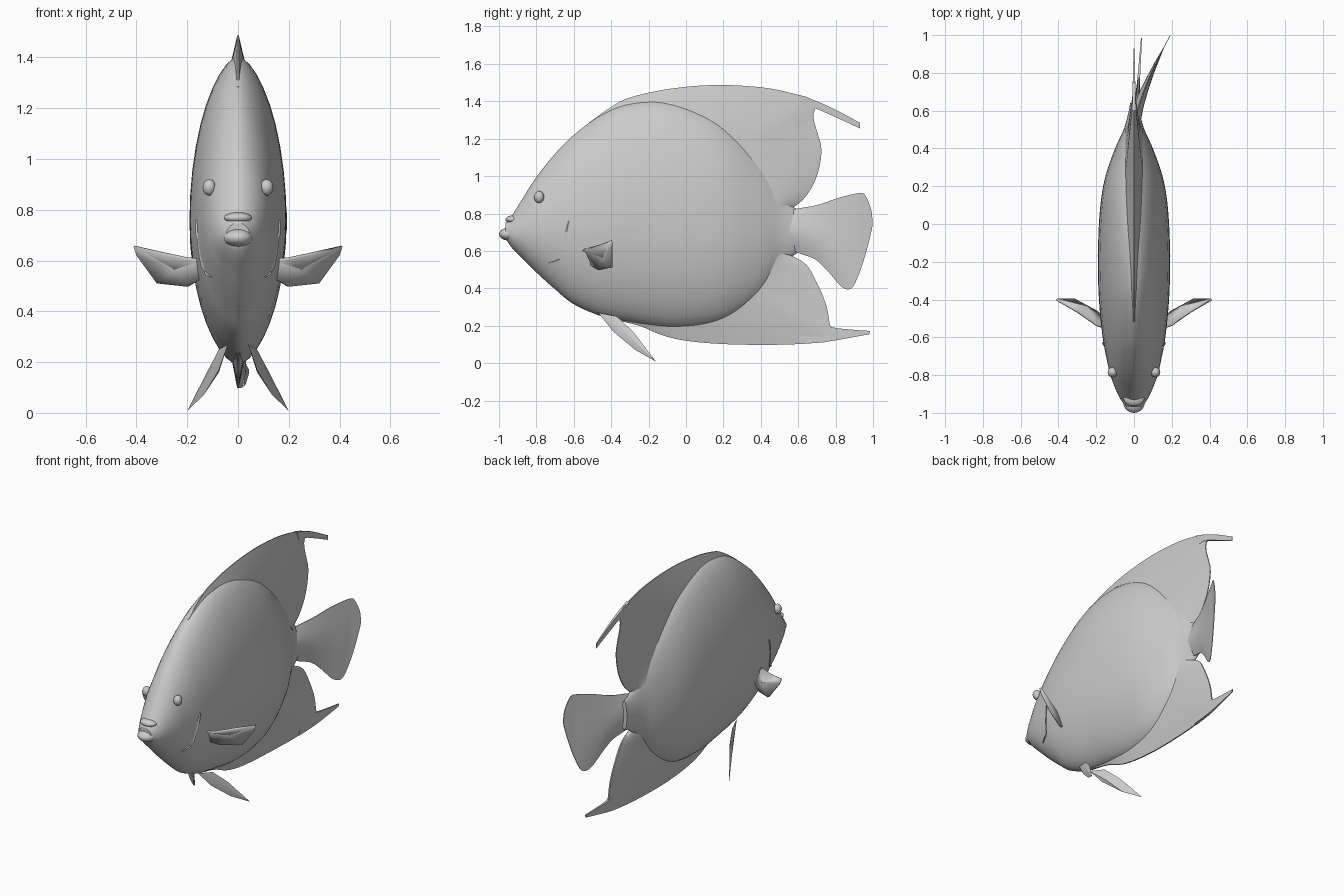
import bpy, bmesh, math
from mathutils import Vector

cube = bpy.data.objects.get("Cube")
if cube:
    bpy.data.objects.remove(cube, do_unlink=True)

GREY = (0.6, 0.6, 0.6, 1)
mat = bpy.data.materials.new("plain grey")
mat.use_nodes = True
mat.diffuse_color = GREY
mat.node_tree.nodes["Principled BSDF"].inputs["Base Color"].default_value = GREY


def finish(name, verts, faces, angle=45):
    mesh = bpy.data.meshes.new(name)
    mesh.from_pydata(verts, [], faces)
    bm = bmesh.new()
    bm.from_mesh(mesh)
    bmesh.ops.recalc_face_normals(bm, faces=bm.faces)
    bm.to_mesh(mesh)
    bm.free()
    mesh.materials.append(mat)
    ob = bpy.data.objects.new(name, mesh)
    bpy.context.collection.objects.link(ob)
    bpy.ops.object.select_all(action="DESELECT")
    ob.select_set(True)
    bpy.context.view_layer.objects.active = ob
    bpy.ops.object.shade_smooth_by_angle(angle=math.radians(angle))
    return ob


def spline(points, count):
    """Sample a Catmull-Rom curve evenly by length."""
    p = [Vector(q) for q in points]
    p = [2 * p[0] - p[1]] + p + [2 * p[-1] - p[-2]]
    dense = []
    for a, b, c, d in zip(p, p[1:], p[2:], p[3:]):
        for k in range(12):
            t = k / 12
            dense.append(0.5 * (2 * b + (c - a) * t + (2 * a - 5 * b + 4 * c - d) * t**2
                                + (3 * b - a - 3 * c + d) * t**3))
    dense.append(p[-2])
    run = [0]
    for a, b in zip(dense, dense[1:]):
        run.append(run[-1] + (b - a).length)
    out, j = [], 0
    for i in range(count):
        s = run[-1] * i / (count - 1)
        while j < len(run) - 2 and run[j + 1] < s:
            j += 1
        f = (s - run[j]) / max(run[j + 1] - run[j], 1e-9)
        out.append(dense[j].lerp(dense[j + 1], min(f, 1)))
    return out


def fin(name, base, edge, thick, bend=lambda y, z: 0, count=48, rows=8):
    """Closed tapered blade between two side-on curves of (y, z) points."""
    a, b = spline(base, count), spline(edge, count)
    verts, faces = [], []
    for side in (-1, 1):
        for i in range(count):
            for j in range(rows + 1):
                y, z = a[i].lerp(b[i], j / rows)
                verts.append((bend(y, z) + side * thick(i / (count - 1), j / rows), y, z))
    w, n = rows + 1, count * (rows + 1)
    for i in range(count - 1):
        for j in range(rows):
            q = (i * w + j, i * w + j + 1, (i + 1) * w + j + 1, (i + 1) * w + j)
            faces += [q, tuple(k + n for k in reversed(q))]
        for j in (0, rows):
            p, q = i * w + j, (i + 1) * w + j
            faces.append((p, q, q + n, p + n))
    for i in (0, count - 1):
        for j in range(rows):
            p = i * w + j
            faces.append((p, p + 1, p + 1 + n, p + n))
    return finish(name, verts, faces)


# Body: cross-sections as (y, bottom, top, half width)
SECTIONS = [(-0.965, 0.665, 0.75, 0.045), (-0.93, 0.615, 0.79, 0.07), (-0.88, 0.565, 0.87, 0.095),
            (-0.8, 0.485, 0.995, 0.125), (-0.7, 0.395, 1.12, 0.148), (-0.6, 0.315, 1.22, 0.166),
            (-0.45, 0.25, 1.33, 0.182), (-0.3, 0.22, 1.39, 0.19), (-0.1, 0.19, 1.4, 0.19),
            (0.1, 0.2, 1.34, 0.178), (0.25, 0.25, 1.24, 0.152), (0.4, 0.36, 1.08, 0.1),
            (0.5, 0.5, 0.94, 0.055), (0.58, 0.58, 0.83, 0.032), (0.64, 0.61, 0.8, 0.02)]
SIDES = 40
rings = spline(SECTIONS, 56)


def section_point(ring, angle):
    y, low, high, w = ring
    mid = low + (high - low) * 0.46
    c, s = math.cos(angle), math.sin(angle)
    x = math.copysign(abs(c) ** 1.2, c) * w
    return (x, y, mid + s * ((high - mid) if s > 0 else (mid - low)))


def skin_x(y, z):
    ring = min(rings, key=lambda r: abs(r[0] - y))
    mid = ring[1] + (ring[2] - ring[1]) * 0.46
    s = (z - mid) / ((ring[2] - mid) if z > mid else (mid - ring[1]))
    return section_point(ring, math.asin(max(-1, min(1, s))))[0]


verts = [section_point(r, math.tau * k / SIDES) for r in rings for k in range(SIDES)]
faces = [(i * SIDES + k, i * SIDES + (k + 1) % SIDES,
          (i + 1) * SIDES + (k + 1) % SIDES, (i + 1) * SIDES + k)
         for i in range(len(rings) - 1) for k in range(SIDES)]
faces += [tuple(range(SIDES)), tuple(range(len(verts) - SIDES, len(verts)))]
finish("body", verts, faces)

# Dorsal fin and its trailing streamer
fin("dorsal_fin",
    [(-0.5, 1.2), (-0.2, 1.3), (0.1, 1.25), (0.3, 1.1), (0.42, 0.95), (0.5, 0.84)],
    [(-0.52, 1.285), (-0.4, 1.37), (-0.3, 1.42), (-0.1, 1.465), (0.15, 1.487), (0.4, 1.475),
     (0.58, 1.44), (0.69, 1.4), (0.68, 1.32), (0.7, 1.24), (0.725, 1.14), (0.7, 1.0),
     (0.64, 0.89), (0.56, 0.82)],
    lambda u, v: 0.003 + 0.045 * (1 - v))
fin("dorsal_streamer", [(0.62, 1.36), (0.68, 1.365), (0.8, 1.315), (0.93, 1.255)],
    [(0.6, 1.435), (0.7, 1.4), (0.8, 1.355), (0.93, 1.285)],
    lambda u, v: 0.002 + 0.008 * (1 - u), count=16, rows=4)


# Anal fin and streamer, drifting to one side
def drift(y, z):
    return 0.04 * max(0, (y - 0.2) / 0.78) ** 1.5


fin("anal_fin",
    [(-0.35, 0.28), (-0.1, 0.3), (0.15, 0.34), (0.35, 0.46), (0.48, 0.6)],
    [(-0.4, 0.235), (-0.25, 0.2), (-0.13, 0.15), (0, 0.12), (0.2, 0.102), (0.45, 0.098),
     (0.65, 0.105), (0.79, 0.125), (0.77, 0.2), (0.75, 0.31), (0.7, 0.43), (0.64, 0.53),
     (0.55, 0.58)],
    lambda u, v: 0.004 + 0.04 * (1 - v), drift)
fin("anal_streamer", [(0.6, 0.105), (0.75, 0.115), (0.9, 0.14), (0.98, 0.155)],
    [(0.62, 0.25), (0.77, 0.195), (0.88, 0.18), (0.985, 0.172)],
    lambda u, v: 0.003 + 0.007 * (1 - u), drift, count=16, rows=4)

# Tail fin, sweeping sideways
fin("tail_fin",
    [(0.5, 0.64), (0.6, 0.59), (0.69, 0.555), (0.76, 0.49), (0.83, 0.41), (0.885, 0.4),
     (0.93, 0.49), (0.965, 0.6), (0.995, 0.72)],
    [(0.5, 0.78), (0.57, 0.82), (0.7, 0.845), (0.82, 0.885), (0.93, 0.91), (0.96, 0.895),
     (0.99, 0.82), (0.998, 0.75)],
    lambda u, v: 0.002 + 0.035 * max(0, 1 - 1.4 * u) * math.sin(math.pi * v),
    lambda y, z: 0.19 * max(0, (y - 0.52) / 0.475) ** 1.35)


# Ellipsoids for lips and eyes
def ellipsoid(name, centre, radii):
    bm = bmesh.new()
    bmesh.ops.create_uvsphere(bm, u_segments=20, v_segments=12, radius=1)
    vs = [tuple(c + r * k for c, r, k in zip(centre, radii, v.co)) for v in bm.verts]
    fs = [tuple(v.index for v in f.verts) for f in bm.faces]
    bm.free()
    finish(name, vs, fs)


ellipsoid("lower_lip", (0, -0.94, 0.69), (0.058, 0.06, 0.036))
ellipsoid("upper_lip", (0, -0.925, 0.768), (0.055, 0.04, 0.022))

# Paired parts
for side, label in ((1, "left"), (-1, "right")):
    ellipsoid(label + "_eye", (side * 0.113, -0.785, 0.888), (0.026, 0.027, 0.032))

    # Pectoral fin: cupped fan with a thin skin
    rim = [(0.14, -0.56, 0.6), (0.2, -0.54, 0.602), (0.3, -0.47, 0.625), (0.412, -0.405, 0.655),
           (0.4, -0.405, 0.62), (0.32, -0.405, 0.51), (0.2, -0.47, 0.497), (0.14, -0.52, 0.53)]
    pts = [(side * x, y, z) for x, y, z in rim + [(0.25, -0.445, 0.565)]]
    ob = finish(label + "_pectoral_fin", pts, [(i, (i + 1) % 8, 8) for i in range(8)], 30)
    ob.modifiers.new("skin", "SOLIDIFY").thickness = 0.012

    # Pelvic fin: slim spike sweeping down and back
    spike = [(0.04, -0.47, 0.27), (0.075, -0.37, 0.25), (0.12, -0.28, 0.165), (0.2, -0.16, 0.008),
             (0.135, -0.27, 0.07), (0.075, -0.39, 0.17)]
    pts = [(side * x, y, z) for x, y, z in spike + [(0.1, -0.35, 0.19), (0.075, -0.345, 0.16)]]
    ring = [(i, (i + 1) % 6) for i in range(6)]
    finish(label + "_pelvic_fin", pts, [(a, b, 6) for a, b in ring] + [(b, a, 7) for a, b in ring], 30)

    # Gill ridge: thin raised strip following the cheek
    path = spline([(-0.63, 0.76), (-0.66, 0.65), (-0.68, 0.56), (-0.74, 0.535)], 14)
    pts = []
    for i, (y, z) in enumerate(path):
        x = skin_x(y, z)
        wide = 0.004 + 0.008 * math.sin(math.pi * i / 13)
        pts += [(side * (x - 0.01), y - wide, z), (side * (x + 0.007), y + wide, z),
                (side * (x - 0.01), y + wide, z)]
    fs = [(3 * i + k, 3 * i + (k + 1) % 3, 3 * i + 3 + (k + 1) % 3, 3 * i + 3 + k)
          for i in range(13) for k in range(3)]
    finish(label + "_gill_ridge", pts, fs + [(0, 1, 2), (39, 40, 41)], 30)
